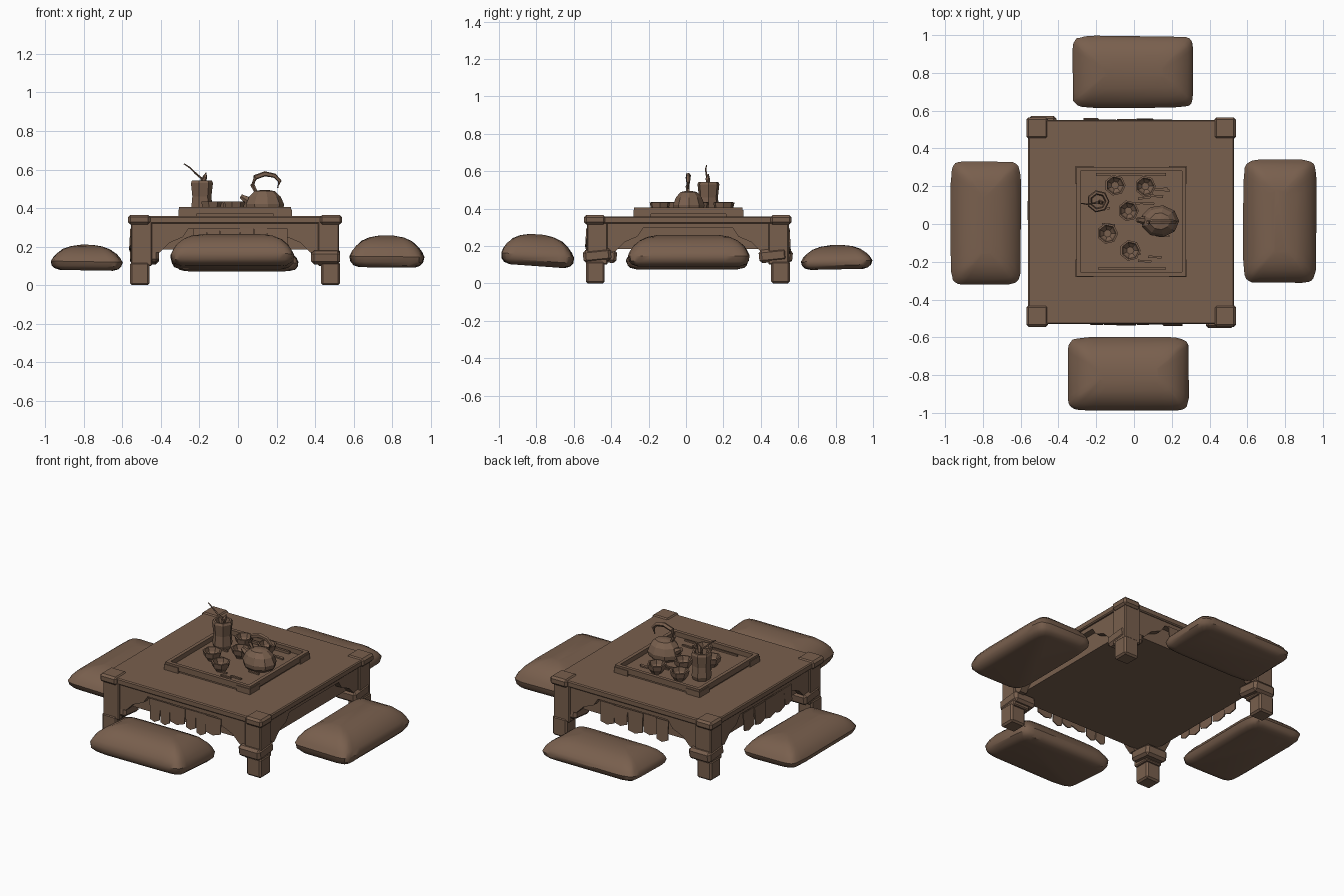
import bpy, bmesh, math, random
from mathutils import Matrix, Vector

random.seed(4)
if "Cube" in bpy.data.objects:
    bpy.data.objects.remove(bpy.data.objects["Cube"])

brown = bpy.data.materials.new("warm_brown")
brown.use_nodes = True
COLOUR = (0.19, 0.115, 0.075, 1)
brown.diffuse_color = COLOUR
brown.node_tree.nodes["Principled BSDF"].inputs["Base Color"].default_value = COLOUR

CX, CY = -0.015, 0.01  # table centre


def finish(name, bm, smooth=None, bevel=0):
    bmesh.ops.recalc_face_normals(bm, faces=bm.faces)
    mesh = bpy.data.meshes.new(name)
    bm.to_mesh(mesh)
    bm.free()
    mesh.materials.append(brown)
    obj = bpy.data.objects.new(name, mesh)
    bpy.context.collection.objects.link(obj)
    if bevel:
        mod = obj.modifiers.new("worn_edges", "BEVEL")
        mod.width, mod.segments = bevel, 1
    if smooth:
        bpy.ops.object.select_all(action="DESELECT")
        obj.select_set(True)
        bpy.context.view_layer.objects.active = obj
        bpy.ops.object.shade_smooth_by_angle(angle=math.radians(smooth))


def add_box(bm, lo, hi, turn=None):
    size = Vector(hi) - Vector(lo)
    mid = (Vector(hi) + Vector(lo)) / 2
    mat = Matrix.Translation(mid) @ Matrix.Diagonal((*size, 1))
    bmesh.ops.create_cube(bm, size=1, matrix=(turn @ mat) if turn else mat)


def box(name, lo, hi, bevel=0.006):
    bm = bmesh.new()
    add_box(bm, lo, hi)
    finish(name, bm, bevel=bevel)


def loft(bm, rings):
    loops = [[bm.verts.new(p) for p in ring] for ring in rings]
    n = len(loops[0])
    for a, b in zip(loops, loops[1:]):
        for i in range(n):
            bm.faces.new((a[i], a[(i + 1) % n], b[(i + 1) % n], b[i]))
    bm.faces.new(loops[0])
    bm.faces.new(loops[-1])


def lathe(bm, x, y, profile, sides, stretch=1):
    # profile holds (radius, height) pairs
    loft(bm, [[(x + r * stretch * math.cos(math.tau * i / sides),
                y + r * math.sin(math.tau * i / sides), z)
               for i in range(sides)] for r, z in profile])


def tube(bm, path, radii, sides=5):
    rings = []
    for i, p in enumerate(path):
        p = Vector(p)
        along = Vector(path[min(i + 1, len(path) - 1)]) - Vector(path[max(i - 1, 0)])
        rot = along.to_track_quat("Z", "Y")
        rings.append([p + rot @ Vector((radii[i] * math.cos(math.tau * k / sides),
                                        radii[i] * math.sin(math.tau * k / sides), 0))
                      for k in range(sides)])
    loft(bm, rings)


def side_turn(k):
    return Matrix.Translation((CX, CY, 0)) @ Matrix.Rotation(k * math.pi / 2, 4, "Z")


# Table top and the deep panel below it
box("table_top", (CX - 0.545, CY - 0.54, 0.32), (CX + 0.545, CY + 0.54, 0.358))
box("under_panel", (CX - 0.49, CY - 0.49, 0.185), (CX + 0.49, CY + 0.49, 0.325), 0)

# Corner caps, legs, feet and ragged leg wraps
for sx, side in ((-1, "right"), (1, "left")):
    for sy, end in ((-1, "front"), (1, "back")):
        tag = f"{end}_{side}"

        def span(a, b, z0, z1):
            xs = sorted((CX + sx * a, CX + sx * b))
            ys = sorted((CY + sy * a, CY + sy * b))
            return (xs[0], ys[0], z0), (xs[1], ys[1], z1)

        box("corner_cap_" + tag, *span(0.44, 0.555, 0.315, 0.365), 0.012)
        box("leg_" + tag, *span(0.43, 0.54, 0.1, 0.33))
        box("foot_" + tag, *span(0.445, 0.545, 0, 0.12), 0.01)
        bm = bmesh.new()
        turn = Matrix.Translation((CX + sx * 0.47, CY + sy * 0.47, 0)) @ Matrix.Rotation(0.1 * sx, 4, "X")
        add_box(bm, (-0.075, -0.075, 0.115), (0.075, 0.075, 0.185), turn)
        finish("leg_wrap_" + tag, bm, bevel=0.015)

# Arched aprons, with hanging cloth strips on three sides
arch = [(0.45, 0.33), (0.45, 0.17), (0.39, 0.17), (0.34, 0.22), (0.27, 0.25), (0.24, 0.295)]
outline = arch + [(-x, z) for x, z in reversed(arch)]
for k, tag in enumerate(("front", "left", "back", "right")):
    bm = bmesh.new()
    loft(bm, [[(x, y, z) for x, z in outline] for y in (-0.53, -0.485)])
    bm.transform(side_turn(k))
    finish("apron_" + tag, bm)
    if tag == "left":
        continue
    bm = bmesh.new()
    x = -0.22
    while x < 0.2:
        w = random.uniform(0.06, 0.11)
        low = random.uniform(0.155, 0.19)
        y = -0.535 - random.uniform(0, 0.01)
        strip = [(x, y, 0.295), (x + w, y, 0.295), (x + w, y - 0.006, low + 0.02),
                 (x + w * 0.5, y - 0.004, low), (x + 0.006, y - 0.006, low + 0.012)]
        loft(bm, [[(px, py + d, pz) for px, py, pz in strip] for d in (0, 0.006)])
        x += w
    bm.transform(side_turn(k))
    finish("cloth_fringe_" + tag, bm)


# Floor cushions: stacked rounded rectangles, rising by tilt towards +x or +y
def cushion(name, x0, x1, y0, y1, z0, z1, tilt):
    cx, cy, hx, hy = (x0 + x1) / 2, (y0 + y1) / 2, (x1 - x0) / 2, (y1 - y0) / 2
    bm = bmesh.new()
    rings = []
    levels = ((0.05, 0), (0.02, 0.06), (0.005, 0.17), (0.0, 0.34), (0.012, 0.5), (0.032, 0.66),
              (0.064, 0.83), (0.105, 0.94), (0.16, 1))
    for inset, t in levels:
        a, b, ring = hx - inset, hy - inset, []
        for i in range(28):
            c, s = math.cos(math.tau * (i + 0.5) / 28), math.sin(math.tau * (i + 0.5) / 28)
            px = a * math.copysign(abs(c) ** 0.22, c) + random.uniform(-0.003, 0.003)
            py = b * math.copysign(abs(s) ** 0.22, s) + random.uniform(-0.003, 0.003)
            pz = z0 + (z1 - z0) * t + tilt * (px / hx if hx < hy else py / hy)
            ring.append((cx + px, cy + py, pz))
        rings.append(ring)
    loft(bm, rings)
    finish(name, bm, smooth=35)


cushion("front_cushion", -0.35, 0.29, -0.99, -0.6, 0.092, 0.262, -0.014)
cushion("back_cushion", -0.325, 0.315, 0.615, 0.995, 0.075, 0.205, 0.004)
cushion("right_cushion", -0.97, -0.6, -0.32, 0.33, 0.077, 0.21, -0.003)
cushion("left_cushion", 0.58, 0.965, -0.31, 0.34, 0.092, 0.258, -0.002)

# Tray: floor, four rim bars and corner feet
TX, TY = -0.015, 0.013
box("tray_floor", (TX - 0.28, TY - 0.28, 0.356), (TX + 0.28, TY + 0.28, 0.376), 0)
bm = bmesh.new()
for k in range(4):
    turn = Matrix.Translation((TX, TY, 0)) @ Matrix.Rotation(k * math.pi / 2, 4, "Z")
    add_box(bm, (-0.29, -0.29, 0.37), (0.29, -0.268, 0.405), turn)
    for x in (-0.294, 0.2):
        add_box(bm, (x, -0.294, 0.35), (x + 0.094, -0.27, 0.392), turn)
finish("tray_rim", bm)

# Slats and crumbs lying on the tray
bm = bmesh.new()
for i in range(14):
    turn = Matrix.Translation((random.uniform(-0.22, 0.18), random.uniform(-0.2, 0.22), 0)) \
        @ Matrix.Rotation(random.uniform(-0.15, 0.15), 4, "Z")
    add_box(bm, (-0.035, -0.006, 0.372), (0.035, 0.006, 0.384), turn)
add_box(bm, (-0.2, 0.255, 0.372), (0.17, 0.27, 0.39))
add_box(bm, (-0.19, -0.24, 0.372), (0.17, -0.23, 0.385))
finish("tray_slats", bm)

# Tea cups
for i, (x, y) in enumerate(((-0.1, 0.205), (0.06, 0.2), (-0.03, 0.07), (-0.14, -0.05), (-0.02, -0.14))):
    bm = bmesh.new()
    lathe(bm, x, y, ((0.028, 0.372), (0.032, 0.382), (0.05, 0.405), (0.056, 0.433),
                     (0.046, 0.434), (0.038, 0.41), (0.02, 0.393)), 7)
    finish(f"cup_{i + 1}", bm)

# Vase with a bent twig
bm = bmesh.new()
lathe(bm, -0.19, 0.12, ((0.048, 0.372), (0.058, 0.4), (0.052, 0.46), (0.06, 0.53),
                        (0.054, 0.543), (0.042, 0.543), (0.036, 0.51)), 7)
finish("vase", bm)
bm = bmesh.new()
tube(bm, [(-0.18, 0.11, 0.5), (-0.19, 0.115, 0.555), (-0.22, 0.11, 0.58),
          (-0.25, 0.105, 0.61), (-0.28, 0.11, 0.63)], [0.007, 0.006, 0.005, 0.004, 0.003])
tube(bm, [(-0.18, 0.12, 0.53), (-0.172, 0.115, 0.56), (-0.165, 0.12, 0.585)], [0.01, 0.013, 0.002])
finish("twig", bm)

# Teapot: body with lid, short spout and a broken arched handle
bm = bmesh.new()
lathe(bm, 0.137, 0.015, ((0.06, 0.372), (0.082, 0.395), (0.085, 0.42), (0.07, 0.46),
                         (0.045, 0.488), (0.012, 0.495)), 9, 1.2)
finish("teapot_body", bm)
bm = bmesh.new()
tube(bm, [(0.085, 0.015, 0.42), (0.05, 0.02, 0.44), (0.015, 0.022, 0.462)], [0.03, 0.022, 0.012], 6)
finish("teapot_spout", bm)
bm = bmesh.new()
tube(bm, [(0.1, 0.01, 0.47), (0.075, 0.01, 0.52), (0.09, 0.01, 0.56), (0.14, 0.012, 0.578),
          (0.19, 0.012, 0.568), (0.217, 0.012, 0.54), (0.205, 0.012, 0.505)],
     [0.008, 0.012, 0.014, 0.014, 0.012, 0.01, 0.004])
finish("teapot_handle", bm)
